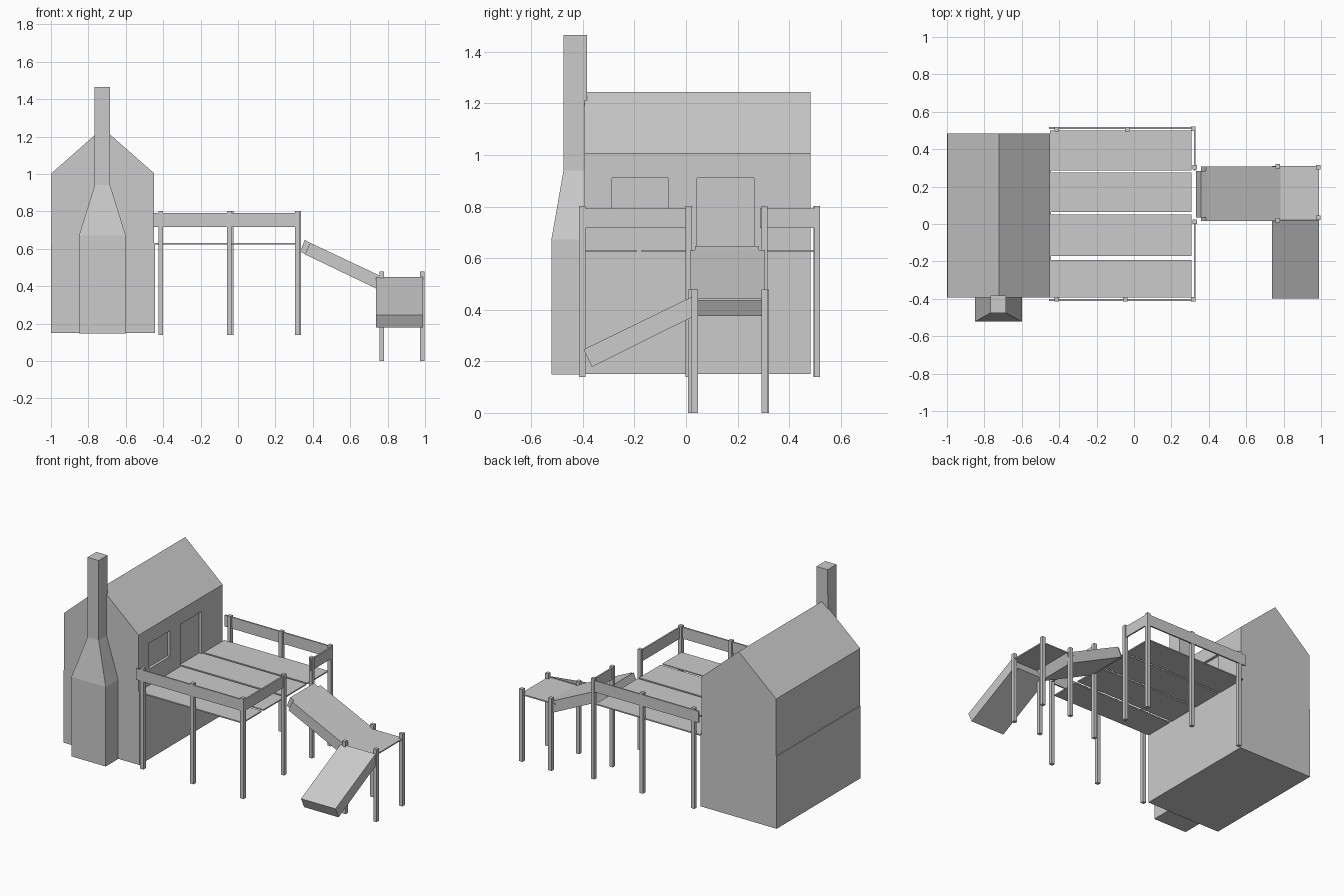
import bpy, bmesh
from mathutils import Vector

if "Cube" in bpy.data.objects:
    bpy.data.objects.remove(bpy.data.objects["Cube"])


def finish(name, bm):
    bmesh.ops.recalc_face_normals(bm, faces=bm.faces)
    mesh = bpy.data.meshes.new(name)
    bm.to_mesh(mesh)
    bm.free()
    obj = bpy.data.objects.new(name, mesh)
    bpy.context.collection.objects.link(obj)
    return obj


def box(name, x, y, z):
    """Box from (low, high) ranges."""
    bm = bmesh.new()
    bmesh.ops.create_cube(bm, size=1)
    for v in bm.verts:
        v.co = Vector([r[0] if c < 0 else r[1] for c, r in zip(v.co, (x, y, z))])
    return finish(name, bm)


def prism(name, profile, lo, hi, axis):
    """Extrude a side profile along 'X' (profile is y, z) or 'Y' (profile is x, z)."""
    bm = bmesh.new()
    pts = [(lo, a, b) if axis == 'X' else (a, lo, b) for a, b in profile]
    face = bm.faces.new([bm.verts.new(p) for p in pts])
    ext = bmesh.ops.extrude_face_region(bm, geom=[face])
    d = Vector((hi - lo, 0, 0)) if axis == 'X' else Vector((0, hi - lo, 0))
    bmesh.ops.translate(bm, vec=d, verts=[g for g in ext["geom"] if isinstance(g, bmesh.types.BMVert)])
    return finish(name, bm)


def post(name, x, y, z0, z1, w=0.024):
    h = w / 2
    return box(name, (x - h, x + h), (y - h, y + h), (z0, z1))


# House with gable roof and slightly wider lower storey
house = prism("house", [(-1, .15), (-.445, .15), (-.445, .628), (-.45, .628), (-.45, 1.005),
                        (-.723, 1.245), (-.996, 1.005), (-.996, .628), (-1, .628)], -.393, .483, 'Y')

# Recessed window and door
for name, y, z in (("window_cutter", (-.287, -.067), (.74, .91)),
                   ("door_cutter", (.042, .264), (.632, .91))):
    cutter = box(name, (-.468, -.40), y, z)
    cutter.hide_render = True
    cutter.hide_viewport = True
    mod = house.modifiers.new(name, 'BOOLEAN')
    mod.operation = 'DIFFERENCE'
    mod.solver = 'EXACT'
    mod.object = cutter

# Chimney: stacked rectangular sections (x half width, front y, back y, z)
bm = bmesh.new()
rings = []
for hw, front, back, z in ((.125, -.522, -.391, .148), (.125, -.522, -.391, .672),
                           (.041, -.475, -.385, .94), (.041, -.475, -.383, 1.466)):
    rings.append([bm.verts.new((-.725 + x, y, z)) for x, y in
                  ((-hw, front), (hw, front), (hw, back), (-hw, back))])
for a, b in zip(rings, rings[1:]):
    for i in range(4):
        j = (i + 1) % 4
        bm.faces.new((a[i], a[j], b[j], b[i]))
bm.faces.new(rings[0])
bm.faces.new(rings[-1])
finish("chimney", bm)

# Deck planks
for i, y in enumerate(((-.392, -.192), (-.172, .05), (.063, .275), (.287, .5))):
    box(f"deck_plank_{i}", (-.45, .307), y, (.624, .632))

# Deck posts
for i, (x, y) in enumerate(((-.412, -.402), (-.047, -.402), (.318, -.402),
                            (-.412, .506), (-.037, .506), (.318, .508),
                            (.325, .011), (.325, .304))):
    post(f"deck_post_{i}", x, y, .14, .803)

# Deck rails
rail_z = (.717, .792)
box("front_rail", (-.455, .33), (-.412, -.402), rail_z)
box("back_rail", (-.455, .33), (.509, .519), rail_z)
box("side_rail_front", (.32, .33), (-.415, .02), rail_z)
box("side_rail_back", (.32, .33), (.287, .519), rail_z)

# Upper ramp, with a narrower tongue between the deck posts
prism("upper_ramp", [(.358, .57), (.386, .632), (.797, .438), (.765, .375)], .015, .307, 'Y')
prism("upper_ramp_tongue", [(.332, .585), (.357, .647), (.40, .625), (.37, .566)], .035, .283, 'Y')

# Landing and its posts
box("landing", (.738, .99), (.018, .31), (.436, .444))
for i, (x, y) in enumerate(((.768, .02), (.984, .034), (.768, .31), (.984, .304))):
    post(f"landing_post_{i}", x, y, 0, .478)

# Lower ramp turning towards the front
prism("lower_ramp", [(.02, .449), (-.397, .246), (-.365, .178), (.045, .382)], .738, .99, 'X')
